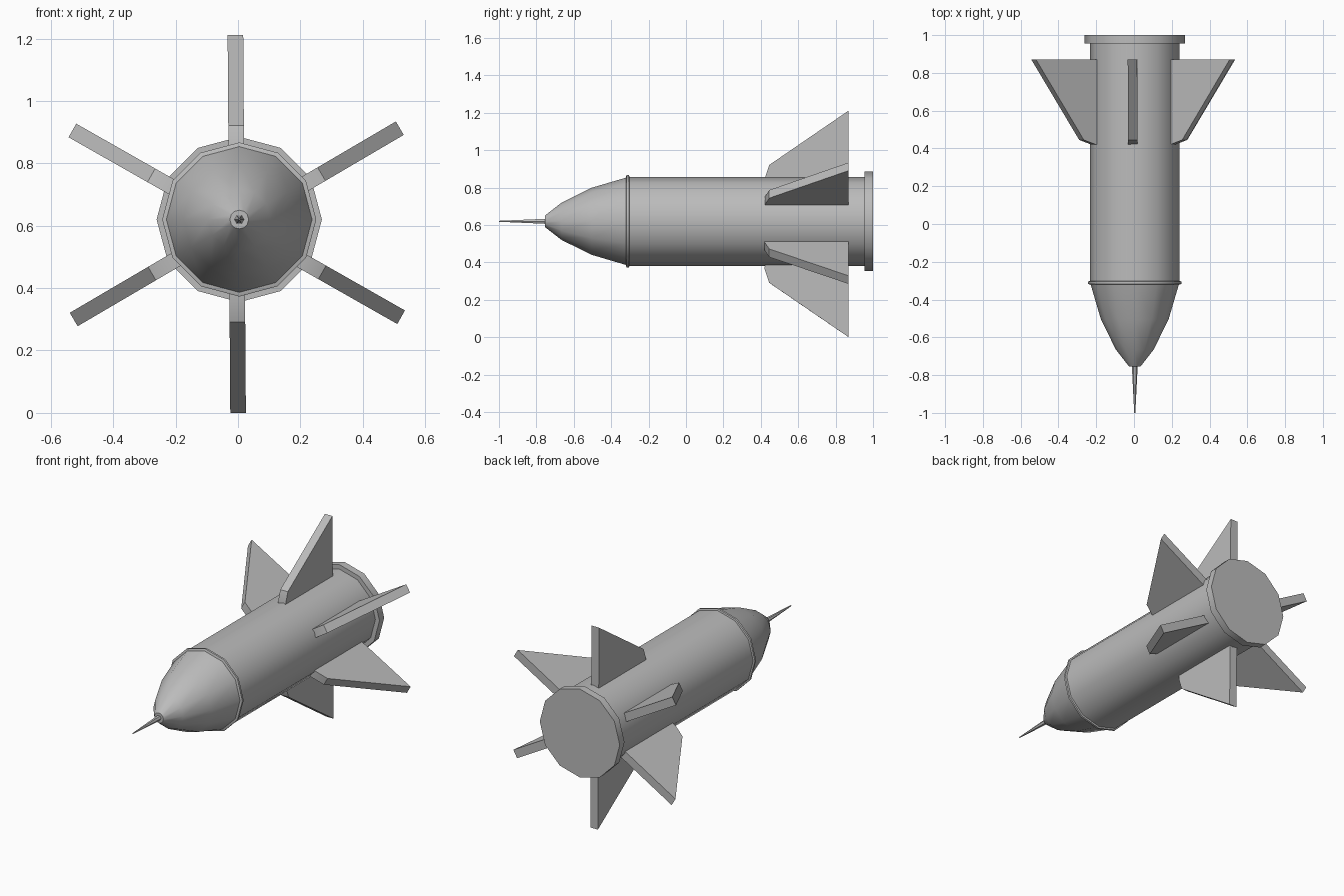
import bpy, bmesh, math
from mathutils import Matrix, Vector

cube = bpy.data.objects.get("Cube")
if cube:
    bpy.data.objects.remove(cube)

grey = bpy.data.materials.new("plain grey")
grey.use_nodes = True
COLOUR = (0.5, 0.5, 0.5, 1)
grey.diffuse_color = COLOUR
grey.node_tree.nodes["Principled BSDF"].inputs["Base Color"].default_value = COLOUR

AXIS = Vector((0.004, 0, 0.62))       # centre line of the hull
FIN_AXIS = Vector((-0.004, 0, 0.606))  # centre line of the fin ring


def finish(bm, name):
    bmesh.ops.recalc_face_normals(bm, faces=bm.faces)
    mesh = bpy.data.meshes.new(name)
    bm.to_mesh(mesh)
    bm.free()
    mesh.materials.append(grey)
    obj = bpy.data.objects.new(name, mesh)
    bpy.context.collection.objects.link(obj)
    bpy.ops.object.select_all(action="DESELECT")
    obj.select_set(True)
    bpy.context.view_layer.objects.active = obj
    bpy.ops.object.shade_smooth_by_angle(angle=math.radians(35))
    return obj


def lathe(name, profile, sides=12):
    """Capped solid turned around the y axis from (y, radius) pairs."""
    bm = bmesh.new()
    rings = []
    for y, r in profile:
        angles = [math.tau * i / sides for i in range(sides)]
        rings.append([bm.verts.new(AXIS + Vector((r * math.cos(a), y, r * math.sin(a))))
                      for a in angles])
    for a, b in zip(rings, rings[1:]):
        for i in range(sides):
            j = (i + 1) % sides
            bm.faces.new((a[i], a[j], b[j], b[i]))
    bm.faces.new(rings[0])
    bm.faces.new(rings[-1])
    return finish(bm, name)


def fin(name, angle, thickness=0.05):
    """Swept plate, drawn upright and turned around the y axis."""
    outline = [(0.87, 0.18), (0.87, 0.606), (0.445, 0.315), (0.42, 0.24), (0.425, 0.18)]
    bm = bmesh.new()
    face = bm.faces.new([bm.verts.new((-thickness / 2, y, r)) for y, r in outline])
    side = bmesh.ops.extrude_face_region(bm, geom=[face])["geom"]
    bmesh.ops.translate(bm, vec=(thickness, 0, 0),
                        verts=[v for v in side if isinstance(v, bmesh.types.BMVert)])
    bm.transform(Matrix.Translation(FIN_AXIS) @ Matrix.Rotation(angle, 4, "Y"))
    return finish(bm, name)


# Hull, from the tip to the tail
lathe("nose_spike", [(-1, 0.003), (-0.74, 0.016)], sides=6)
lathe("nose_cone", [(-0.755, 0.03), (-0.665, 0.1), (-0.505, 0.179), (-0.305, 0.238)])
lathe("nose_collar", [(-0.32, 0.24), (-0.317, 0.247), (-0.305, 0.247), (-0.302, 0.238)])
lathe("body", [(-0.31, 0.238), (0.96, 0.238)])
lathe("tail_flange", [(0.955, 0.265), (1, 0.265)])

# Six fins around the tail
for i in range(6):
    fin(f"fin_{i + 1}", math.radians(60 * i - 0.4))
